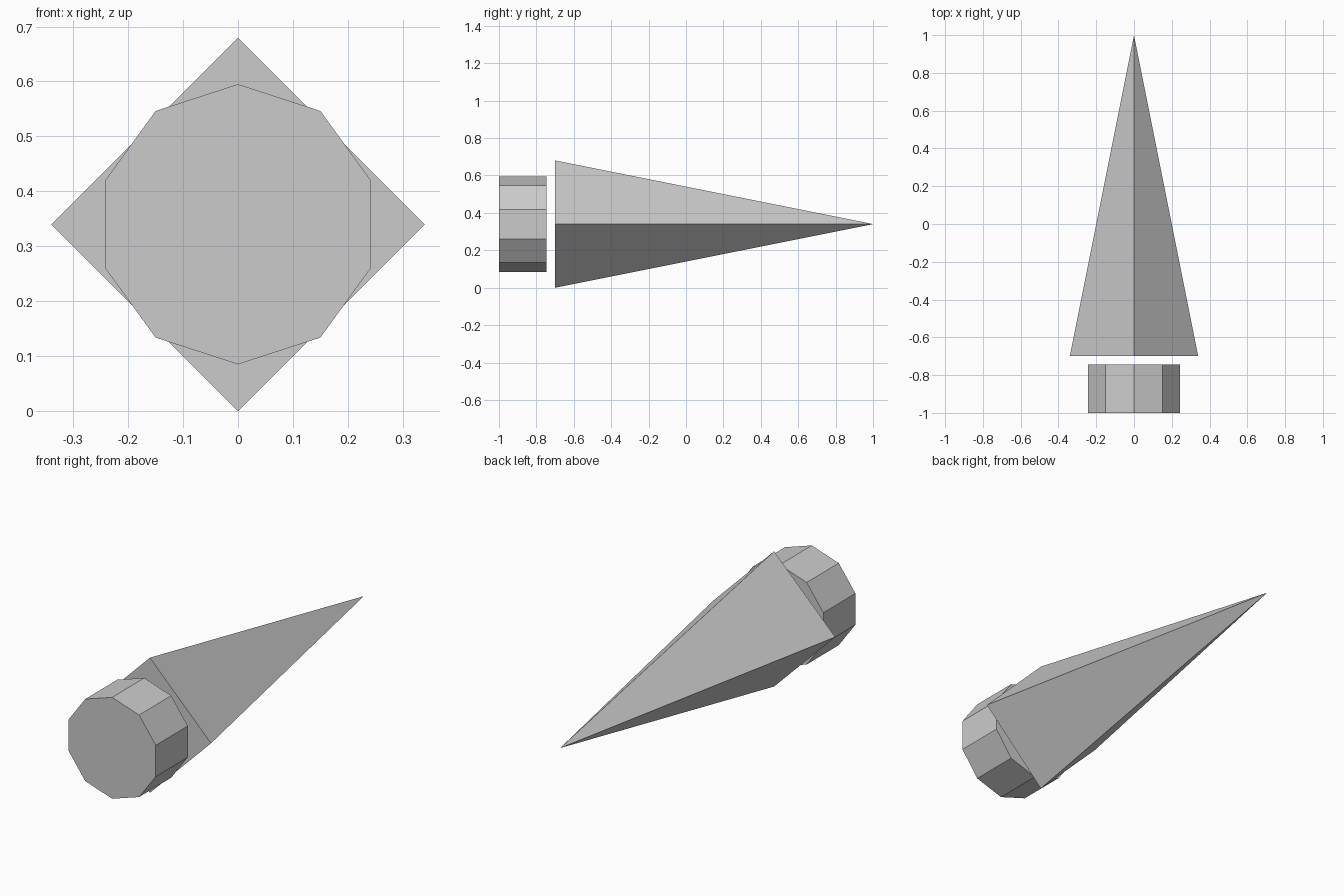
import bpy
from math import pi

cube = bpy.data.objects.get("Cube")
if cube:
    bpy.data.objects.remove(cube, do_unlink=True)

grey = bpy.data.materials.new("light_grey")
grey.use_nodes = True
colour = (0.6, 0.6, 0.6, 1)
grey.diffuse_color = colour
grey.node_tree.nodes["Principled BSDF"].inputs["Base Color"].default_value = colour

AXIS_Z = 0.34


def taper(name, sides, radius, tip_radius, y_front, y_back):
    """Flat-sided solid lying along +y, with a vertex pointing straight up."""
    bpy.ops.mesh.primitive_cone_add(
        vertices=sides, radius1=radius, radius2=tip_radius,
        depth=y_back - y_front, end_fill_type='NGON',
        location=(0, (y_front + y_back) / 2, AXIS_Z), rotation=(-pi / 2, 0, 0))
    part = bpy.context.object
    part.name = name
    part.data.materials.append(grey)
    return part


# Ten-sided end cap
taper("end_cap", 10, 0.255, 0.255, -1.0, -0.745)
# Long four-sided spike, pointing backwards
taper("spike", 4, 0.34, 0, -0.7, 1.0)
